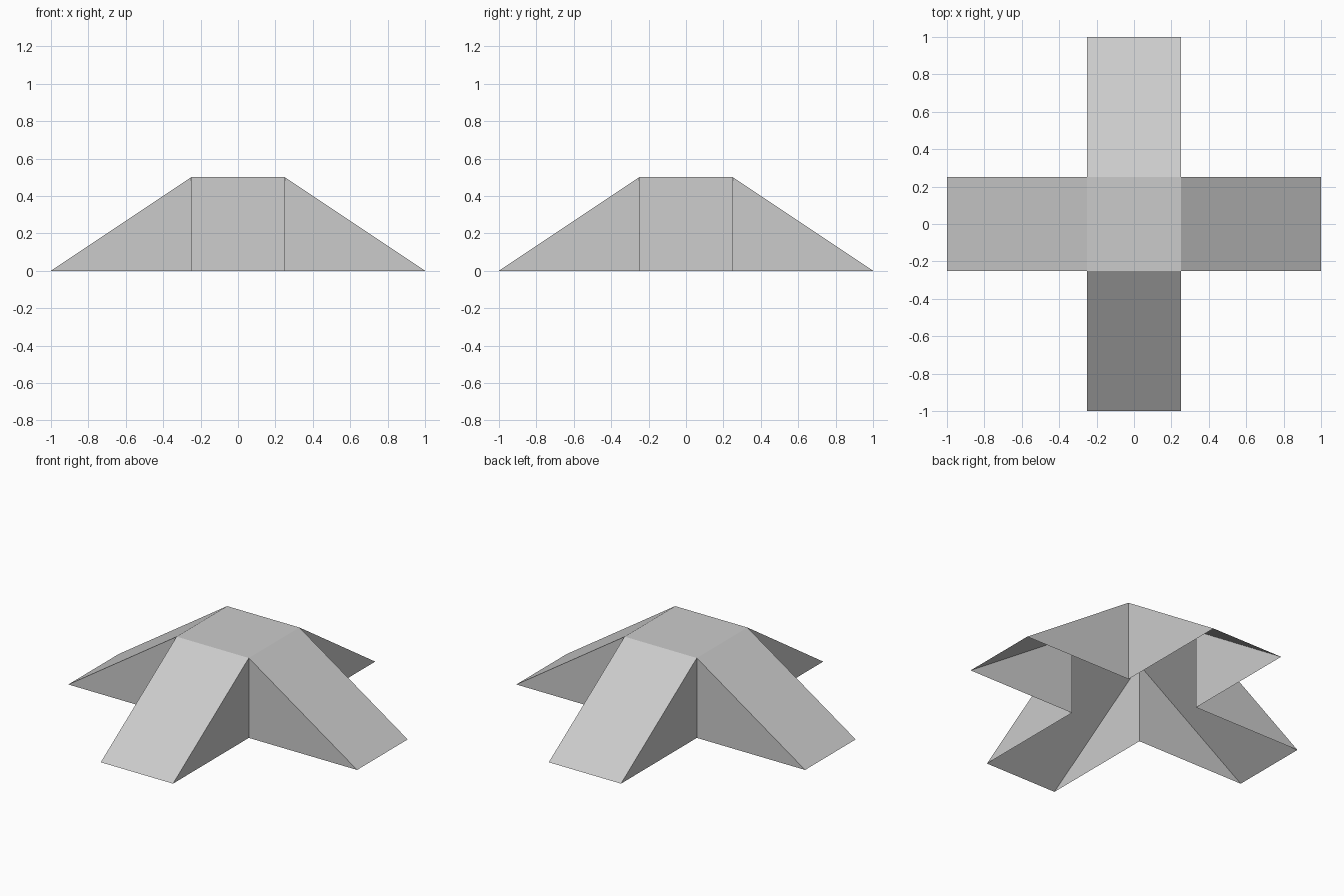
import bpy
import bmesh
import math
from mathutils import Matrix

if "Cube" in bpy.data.objects:
    bpy.data.objects.remove(bpy.data.objects["Cube"])

HALF = 0.25    # half width of the deck and of each ramp
REACH = 1.0    # distance from centre to each ramp foot
HEIGHT = 0.5

grey = bpy.data.materials.new("light_grey")
grey.diffuse_color = (0.6, 0.6, 0.6, 1.0)
grey.use_nodes = True
grey.node_tree.nodes["Principled BSDF"].inputs["Base Color"].default_value = grey.diffuse_color

bm = bmesh.new()


def add_face(points, turn):
    bm.faces.new([bm.verts.new(turn @ p) for p in points])


def vec(x, y, z):
    return Matrix.Translation((x, y, z)).translation


# Flat square deck on top
add_face([vec(-HALF, -HALF, HEIGHT), vec(HALF, -HALF, HEIGHT),
          vec(HALF, HALF, HEIGHT), vec(-HALF, HALF, HEIGHT)],
         Matrix.Identity(4))

# Four ramps, each a sloped sheet with two triangular side walls;
# the underside stays open
for i in range(4):
    turn = Matrix.Rotation(i * math.pi / 2, 4, 'Z')
    top_l, top_r = vec(HALF, HALF, HEIGHT), vec(HALF, -HALF, HEIGHT)
    foot_l, foot_r = vec(REACH, HALF, 0), vec(REACH, -HALF, 0)
    base_l, base_r = vec(HALF, HALF, 0), vec(HALF, -HALF, 0)
    add_face([top_r, foot_r, foot_l, top_l], turn)
    add_face([top_l, foot_l, base_l], turn)
    add_face([top_r, base_r, foot_r], turn)

# Join neighbouring parts into one shell
bmesh.ops.remove_doubles(bm, verts=bm.verts, dist=0.0001)

mesh = bpy.data.meshes.new("four_way_ramp")
bm.to_mesh(mesh)
bm.free()
mesh.materials.append(grey)
ramp = bpy.data.objects.new("four_way_ramp", mesh)
bpy.context.collection.objects.link(ramp)
